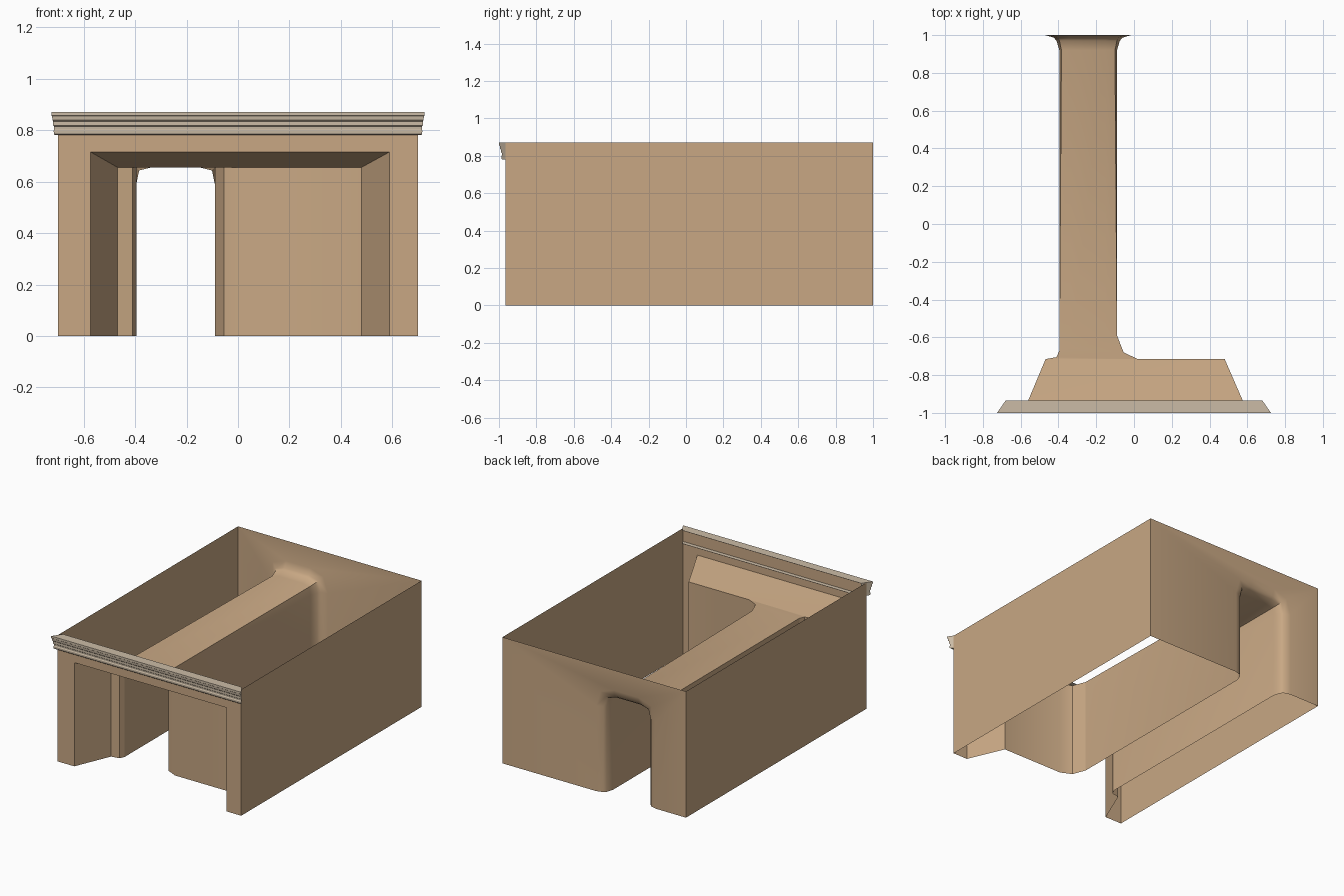
import bpy, bmesh
from mathutils import Vector

if "Cube" in bpy.data.objects:
    bpy.data.objects.remove(bpy.data.objects["Cube"])

WX, H, YF, YB = 0.70, 0.87, -0.965, 1.0      # shell half width, height, front, back
L, R, C = -0.395, -0.09, 0.655               # corridor sides and ceiling
YE = -0.715                                  # back of the splayed entrance


def material(name, rgb):
    m = bpy.data.materials.new(name)
    m.diffuse_color = (*rgb, 1)
    m.use_nodes = True
    m.node_tree.nodes["Principled BSDF"].inputs["Base Color"].default_value = m.diffuse_color
    return m


def make_object(name, bm, mat, outward_test, angle):
    bmesh.ops.remove_doubles(bm, verts=bm.verts, dist=0.0005)
    bmesh.ops.recalc_face_normals(bm, faces=bm.faces)
    bm.normal_update()
    if sum(outward_test(f) for f in bm.faces) < 0:
        bmesh.ops.reverse_faces(bm, faces=bm.faces)
    me = bpy.data.meshes.new(name)
    bm.to_mesh(me)
    bm.free()
    ob = bpy.data.objects.new(name, me)
    bpy.context.collection.objects.link(ob)
    me.materials.append(mat)
    bpy.context.view_layer.objects.active = ob
    ob.select_set(True)
    bpy.ops.object.shade_smooth_by_angle(angle=angle)
    ob.select_set(False)
    return ob


def face(bm, pts):
    bm.faces.new([bm.verts.new(Vector(p)) for p in pts])


def loft(bm, a, b):
    for i in range(len(a) - 1):
        face(bm, (a[i], a[i + 1], b[i + 1], b[i]))


def section(yl, yr, corner, off):
    """Corridor arch: corner 0 = square, 1 = eased; off widens it outward."""
    left = [(L - off, 0), (L - off, 0.59),
            (L + 0.011 * corner - 0.7 * off, C - 0.012 * corner + 0.7 * off),
            (L + 0.06, C + off)]
    right = [(R + L - x, z) for x, z in reversed(left)]
    pts = []
    for x, z in left + right:
        t = min(1, max(0, (x - L) / (R - L)))
        pts.append((x, yl + (yr - yl) * t, z))
    return pts


bm = bmesh.new()

# side walls
for s in (-1, 1):
    x = s * WX
    face(bm, [(x, YF, 0), (x, YB, 0), (x, YB, H), (x, YF, H)])


# end wall with an opening that reaches the ground
def end_wall(y, opening):
    face(bm, [(-WX, y, 0), (-WX, y, H), (WX, y, H), (WX, y, 0)] + opening[::-1])


# splayed entrance
front = [(-0.573, YF, 0), (-0.573, YF, 0.715), (0.589, YF, 0.715), (0.589, YF, 0)]
inner = [(-0.468, YE, 0), (-0.468, YE, C), (0.48, YE, C), (0.48, YE, 0)]
end_wall(YF, front)
loft(bm, front, inner)

# entrance back walls with eased corners into the corridor
plan_l = [(-0.468, YE), (-0.41, -0.705), (L, -0.67)]
plan_r = [(R, -0.59), (-0.055, -0.68), (0.02, YE), (0.48, YE)]
for plan in (plan_l, plan_r):
    loft(bm, [(x, y, 0) for x, y in plan], [(x, y, C) for x, y in plan])

# corridor and flared rear opening
rings = [section(-0.67, -0.59, 0, 0), section(0.92, 0.92, 1, 0),
         section(0.97, 0.97, 1, 0.015), section(0.987, 0.987, 1, 0.03),
         section(YB, YB, 1, 0.075)]
for a, b in zip(rings, rings[1:]):
    loft(bm, a, b)
end_wall(YB, rings[-1])

# flat ceiling between entrance and corridor
face(bm, [(x, y, C) for x, y in plan_l] + rings[0][3:5] + [(x, y, C) for x, y in plan_r])


def side_out(f):
    c = f.calc_center_median()
    return f.normal.x * c.x if abs(abs(c.x) - WX) < 0.001 else 0


make_object("passage_shell", bm, material("sandstone", (0.58, 0.39, 0.23)), side_out, 0.75)

# moulded cornice: (y, z) profile with mitred ends, open behind
profile = [(-0.935, 0.871), (-1.0, 0.871), (-1.0, 0.857), (-0.996, 0.854),
           (-0.994, 0.838), (-0.990, 0.834), (-0.990, 0.818), (-0.985, 0.814),
           (-0.984, 0.803), (-0.987, 0.797), (-0.986, 0.784), (-0.982, 0.780),
           (-0.935, 0.780)]
bm = bmesh.new()
ends = [[(s * (0.68 - 0.69 * (y + 0.935)), y, z) for y, z in profile] for s in (-1, 1)]
loft(bm, *ends)
for e in ends:
    face(bm, e)
make_object("cornice", bm, material("pale_stone", (0.60, 0.50, 0.38)),
            lambda f: -f.normal.y, 0.5)
